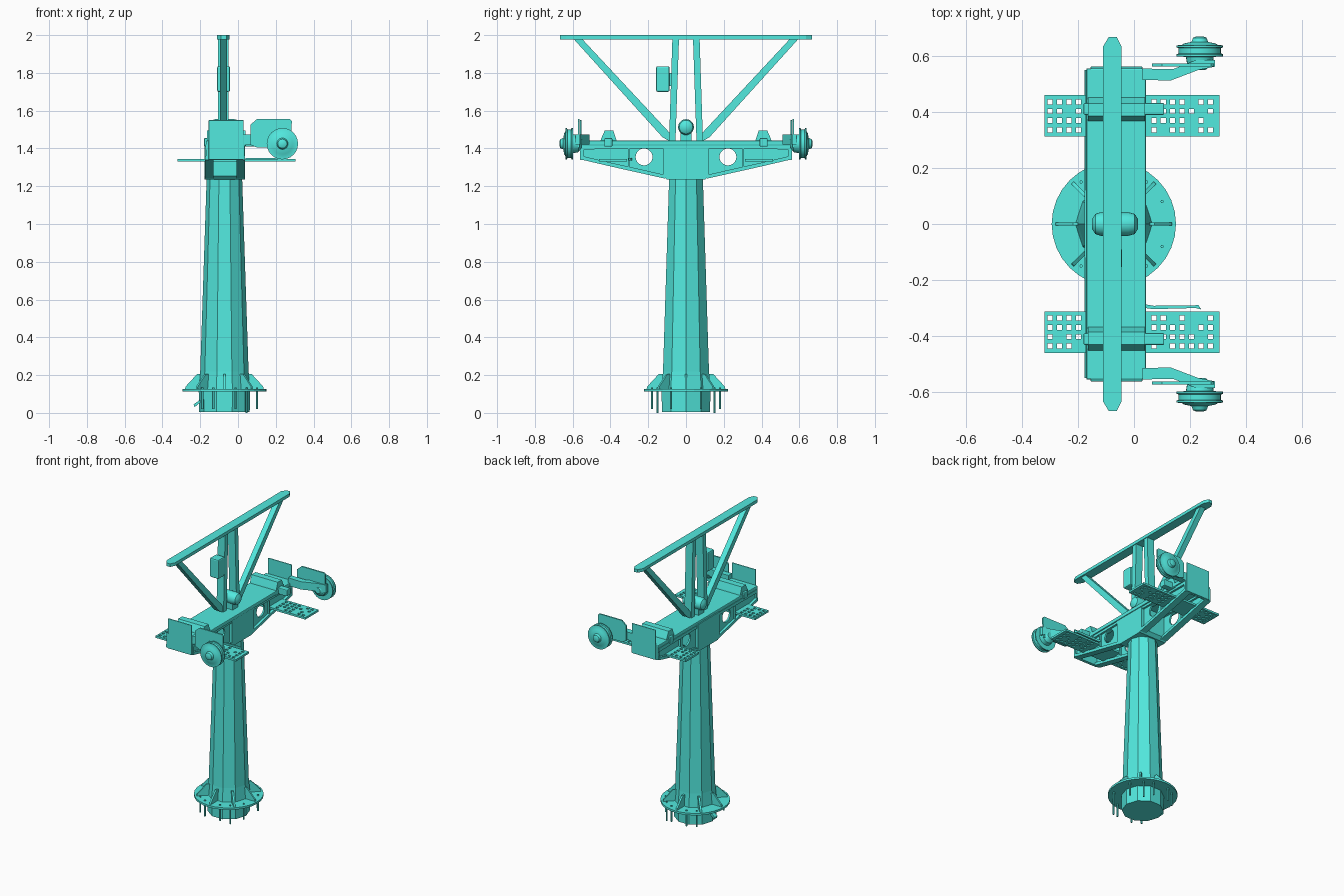
import bpy, bmesh, math, random
from mathutils import Vector, Matrix

if "Cube" in bpy.data.objects:
    bpy.data.objects.remove(bpy.data.objects["Cube"])

CX = -0.072          # axis of the tower
random.seed(4)
PAINT = bpy.data.materials.new("turquoise_paint")
PAINT.diffuse_color = (.085, .82, .74, 1)
PAINT.use_nodes = True
PAINT.node_tree.nodes["Principled BSDF"].inputs["Base Color"].default_value = PAINT.diffuse_color


def finish(name, bm, smooth=False):
    bmesh.ops.recalc_face_normals(bm, faces=bm.faces)
    me = bpy.data.meshes.new(name)
    bm.to_mesh(me)
    bm.free()
    me.materials.append(PAINT)
    ob = bpy.data.objects.new(name, me)
    bpy.context.collection.objects.link(ob)
    if smooth:
        bpy.ops.object.select_all(action='DESELECT')
        ob.select_set(True)
        bpy.context.view_layer.objects.active = ob
        bpy.ops.object.shade_smooth_by_angle(angle=math.radians(35))
    return ob


def prism(name, pts, axis, lo, hi):
    """Extrude a 2D outline along an axis (x: pts are y,z; y: pts are x,z; z: pts are x,y)."""
    def co(p, t):
        return {'x': (t, p[0], p[1]), 'y': (p[0], t, p[1]), 'z': (p[0], p[1], t)}[axis]
    bm = bmesh.new()
    a = [bm.verts.new(co(p, lo)) for p in pts]
    b = [bm.verts.new(co(p, hi)) for p in pts]
    bm.faces.new(a)
    bm.faces.new(b)
    for i in range(len(pts)):
        j = (i + 1) % len(pts)
        bm.faces.new((a[i], a[j], b[j], b[i]))
    return finish(name, bm)


def box(name, x0, x1, y0, y1, z0, z1, bevel=0):
    ob = prism(name, [(x0, y0), (x1, y0), (x1, y1), (x0, y1)], 'z', z0, z1)
    if bevel:
        m = ob.modifiers.new("bevel", 'BEVEL')
        m.width, m.segments = bevel, 2
    return ob


def lathe(name, profile, origin, axis, sides, smooth=False):
    """Closed solid of revolution from (radius, height) pairs along an axis."""
    rot = Vector((0, 0, 1)).rotation_difference(Vector(axis)).to_matrix().to_4x4()
    M = Matrix.Translation(origin) @ rot
    bm = bmesh.new()
    rings = [[bm.verts.new(M @ Vector((r * math.cos(2 * math.pi * i / sides),
                                       r * math.sin(2 * math.pi * i / sides), h)))
              for i in range(sides)] for r, h in profile]
    for a, b in zip(rings, rings[1:]):
        for i in range(sides):
            j = (i + 1) % sides
            bm.faces.new((a[i], a[j], b[j], b[i]))
    bm.faces.new(rings[0])
    bm.faces.new(rings[-1])
    return finish(name, bm, smooth)


# Column and base
lathe("base_plinth", [(.134, .004), (.136, .12)], (CX, 0, 0), (0, 0, 1), 10)
lathe("base_flange", [(.222, .113), (.222, .127)], (CX, 0, 0), (0, 0, 1), 32)
lathe("column", [(.138, .12), (.128, .22), (.094, 1.24)], (CX, 0, 0), (0, 0, 1), 10)
for k in range(8):
    rib = prism("base_rib", [(.10, .12), (.21, .12), (.205, .14), (.145, .205), (.10, .205)],
                'y', -.006, .006)
    rib.location.x = CX
    rib.rotation_euler.z = k * math.pi / 4
for a in (25, 52, 72, 108, 128):
    for s in (-1, 1):
        t = math.radians(a * s)
        lathe("anchor_bolt", [(.006, 0 if a == 52 else .02), (.006, .135)],
              (CX + .19 * math.cos(t), .19 * math.sin(t), 0), (0, 0, 1), 6)
prism("base_hook", [(-.20, .07), (-.235, .045), (-.23, .03), (-.20, .055)], 'y', -.015, .015)

# Head box on the column
prism("head_box", [(-.10, 1.235), (.10, 1.235), (.122, 1.255), (.122, 1.425), (-.122, 1.425), (-.122, 1.255)],
      'x', -.177, .038)
box("deck_plate", -.17, .043, -.555, .555, 1.415, 1.442, .005)

# Tapered arms, walkways and wheels, repeated on both ends
for s in (-1, 1):
    def Y(pts):
        return [(y * s, z) for y, z in pts]

    def ybox(name, x0, x1, y0, y1, z0, z1, bevel=0):
        return box(name, x0, x1, min(y0 * s, y1 * s), max(y0 * s, y1 * s), z0, z1, bevel)

    cutter = lathe("hole_cutter", [(.045, -.4), (.045, .4)], (0, .222 * s, 1.355), (1, 0, 0), 20)
    cutter.hide_render = True
    cutter.hide_viewport = True
    for x in (-.153, .015):
        web = prism("arm_web", Y([(.11, 1.255), (.55, 1.345), (.55, 1.42), (.11, 1.42)]),
                    'x', x - .006, x + .006)
        m = web.modifiers.new("hole", 'BOOLEAN')
        m.operation, m.object, m.solver = 'DIFFERENCE', cutter, 'EXACT'
        prism("arm_bottom_flange", Y([(.11, 1.24), (.40, 1.305), (.55, 1.34), (.55, 1.36), (.40, 1.325), (.11, 1.26)]),
              'x', x - .023, x + .023)
        prism("arm_top_flange", Y([(.11, 1.40), (.55, 1.395), (.55, 1.42), (.11, 1.42)]),
              'x', x - .020, x + .020)
        ybox("arm_stiffener", x - .018, x + .018, .30, .308, 1.29, 1.42)
    ybox("arm_end_plate", -.17, .035, .54, .555, 1.34, 1.43)
    ybox("end_panel", -.155, .03, .553, .562, 1.34, 1.55, .003)

    # Saddle clamp over the deck
    prism("saddle_clamp", Y([(.36, 1.41), (.46, 1.41), (.45, 1.45), (.43, 1.495), (.385, 1.495), (.37, 1.45)]),
          'x', -.165, .04)
    ybox("saddle_band", -.18, .108, .39, .432, 1.41, 1.455, .005)

    # Perforated walkway: grid of cells with the holes left out
    bm = bmesh.new()
    xs, ys = [-.32], [.313 * s]
    for i in range(18):
        xs += [-.309 + i * .0337, -.309 + i * .0337 + .018]
    xs.append(.305)
    for i in range(4):
        ys += [s * (.327 + i * .0335), s * (.327 + i * .0335 + .0175)]
    ys.append(s * .46)
    g = [[bm.verts.new((x, y, 1.338)) for y in ys] for x in xs]
    for i in range(len(xs) - 1):
        for j in range(len(ys) - 1):
            hidden = -.18 < xs[i] < .05
            if i % 2 and j % 2 and not hidden and random.random() < .85:
                continue
            bm.faces.new((g[i][j], g[i + 1][j], g[i + 1][j + 1], g[i][j + 1]))
    walk = finish("walkway_grate", bm)
    m = walk.modifiers.new("thickness", 'SOLIDIFY')
    m.thickness, m.offset = .014, 0

    # Wheel arm, guard and wheel
    prism("wheel_arm", [(.03, .515 * s), (.13, .512 * s), (.23, .55 * s), (.29, .562 * s), (.29, .585 * s),
                        (.22, .585 * s), (.14, .553 * s), (.03, .555 * s)], 'z', 1.42, 1.475)
    prism("wheel_guard", [(.065, 1.42), (.10, 1.405), (.28, 1.405), (.285, 1.545), (.275, 1.555),
                          (.10, 1.555), (.065, 1.525)], 'y', .563 * s, .573 * s)
    lathe("wheel", [(.02, .55), (.045, .57), (.05, .597), (.083, .598), (.083, .606), (.076, .609), (.076, .628),
                    (.083, .631), (.083, .638), (.066, .639), (.055, .645), (.03, .65),
                    (.024, .665), (.012, .67)], (.235, 0, 1.425), (0, s, 0), 24, smooth=True)

# Single lever beside the front walkway
prism("walkway_lever", [(.04, -.287), (.07, -.292), (.23, -.29), (.24, -.305), (.22, -.30), (.07, -.304), (.04, -.30)],
      'z', 1.335, 1.35)

# Lifting frame above the head
prism("frame_top_bar", [(-.11, -.635), (-.09, -.668), (-.062, -.668), (-.045, -.635),
                        (-.045, .635), (-.062, .668), (-.09, .668), (-.11, .635)], 'z', 1.978, 2.0)
for s in (-1, 1):
    prism("frame_post", [(.056 * s, 1.43), (.09 * s, 1.43), (.072 * s, 1.985), (.037 * s, 1.985)], 'x', -.105, -.05)
    prism("frame_brace", [(.082 * s, 1.435), (.125 * s, 1.46), (.60 * s, 1.985), (.555 * s, 1.985), (.082 * s, 1.478)],
          'x', -.096, -.058)
box("control_box", -.11, -.042, -.158, -.087, 1.70, 1.835, .008)
box("control_box_mount", -.09, -.062, -.09, -.07, 1.73, 1.80)

# Horizontal drum between the posts
lathe("drum", [(.018, -.15), (.036, -.138), (.042, -.12), (.042, -.02), (.036, .002), (.018, .014)],
      (0, 0, 1.513), (1, 0, 0), 20, smooth=True)
box("drum_stand", -.12, -.02, -.03, .03, 1.44, 1.49)
